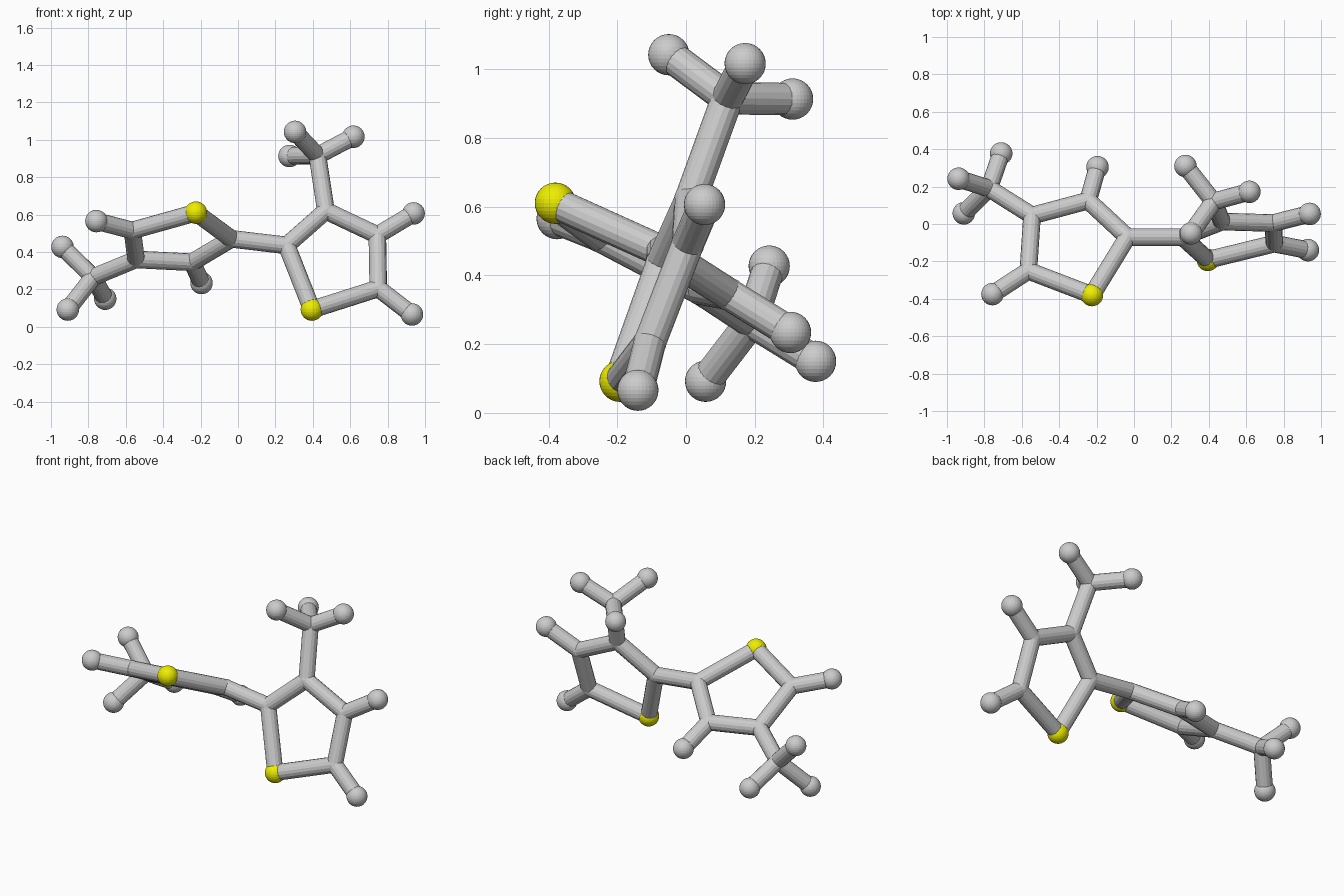
import bpy
from mathutils import Vector

if "Cube" in bpy.data.objects:
    bpy.data.objects.remove(bpy.data.objects["Cube"])

BOND_R = 0.047
CARBON_R = 0.048
END_R = 0.06

yellow = bpy.data.materials.new("yellow")
yellow.diffuse_color = (0.85, 0.85, 0.0, 1)
yellow.use_nodes = True
yellow.node_tree.nodes["Principled BSDF"].inputs["Base Color"].default_value = yellow.diffuse_color

# Atom centres: carbon "c", hydrogen "h", sulfur "s"
left = {
    "s": (-0.225, -0.38, 0.61),
    "c_link": (-0.035, -0.07, 0.47),
    "c_inner": (-0.245, 0.125, 0.345),
    "c_outer": (-0.545, 0.045, 0.36),
    "c_end": (-0.565, -0.25, 0.515),
    "h_inner": (-0.195, 0.304, 0.234),
    "h_end": (-0.757, -0.375, 0.565),
    "c_methyl": (-0.775, 0.19, 0.265),
    "h_methyl_a": (-0.938, 0.242, 0.427),
    "h_methyl_b": (-0.91, 0.057, 0.092),
    "h_methyl_c": (-0.71, 0.377, 0.15),
}
right = {
    "s": (0.395, -0.192, 0.092),
    "c_link": (0.26, -0.07, 0.435),
    "c_inner": (0.47, 0.013, 0.62),
    "c_outer": (0.745, 0.005, 0.49),
    "c_end": (0.75, -0.105, 0.205),
    "h_outer": (0.939, 0.054, 0.606),
    "h_end": (0.93, -0.14, 0.066),
    "c_methyl": (0.425, 0.12, 0.915),
    "h_methyl_a": (0.305, -0.05, 1.042),
    "h_methyl_b": (0.617, 0.172, 1.016),
    "h_methyl_c": (0.275, 0.31, 0.913),
}
ring = ["s", "c_link", "c_inner", "c_outer", "c_end"]


def ball(name, centre):
    kind = name.split("_")[1]
    radius = CARBON_R if kind == "c" else END_R
    bpy.ops.mesh.primitive_uv_sphere_add(segments=32, ring_count=16,
                                         radius=radius, location=centre)
    obj = bpy.context.object
    obj.name = name + "_ball"
    if kind == "s":
        obj.data.materials.append(yellow)


def rod(name, a, b):
    a, b = Vector(a), Vector(b)
    d = b - a
    bpy.ops.mesh.primitive_cylinder_add(vertices=16, radius=BOND_R,
                                        depth=d.length, location=(a + b) / 2)
    obj = bpy.context.object
    obj.name = name + "_rod"
    obj.rotation_euler = d.to_track_quat("Z", "Y").to_euler()


def build(side, atoms, methyl_on, hydrogens):
    for key, pos in atoms.items():
        ball(f"{side}_{key}", pos)
    # Five-sided ring, then its side branches
    bonds = list(zip(ring, ring[1:] + ring[:1]))
    bonds += [(methyl_on, "c_methyl")]
    bonds += [("c_" + h, "h_" + h) for h in hydrogens]
    bonds += [("c_methyl", "h_methyl_" + k) for k in "abc"]
    for a, b in bonds:
        rod(f"{side}_{a}_to_{b}", atoms[a], atoms[b])


build("left", left, "c_outer", ["inner", "end"])
build("right", right, "c_inner", ["outer", "end"])
# Rod joining the two rings
rod("ring_link", left["c_link"], right["c_link"])
